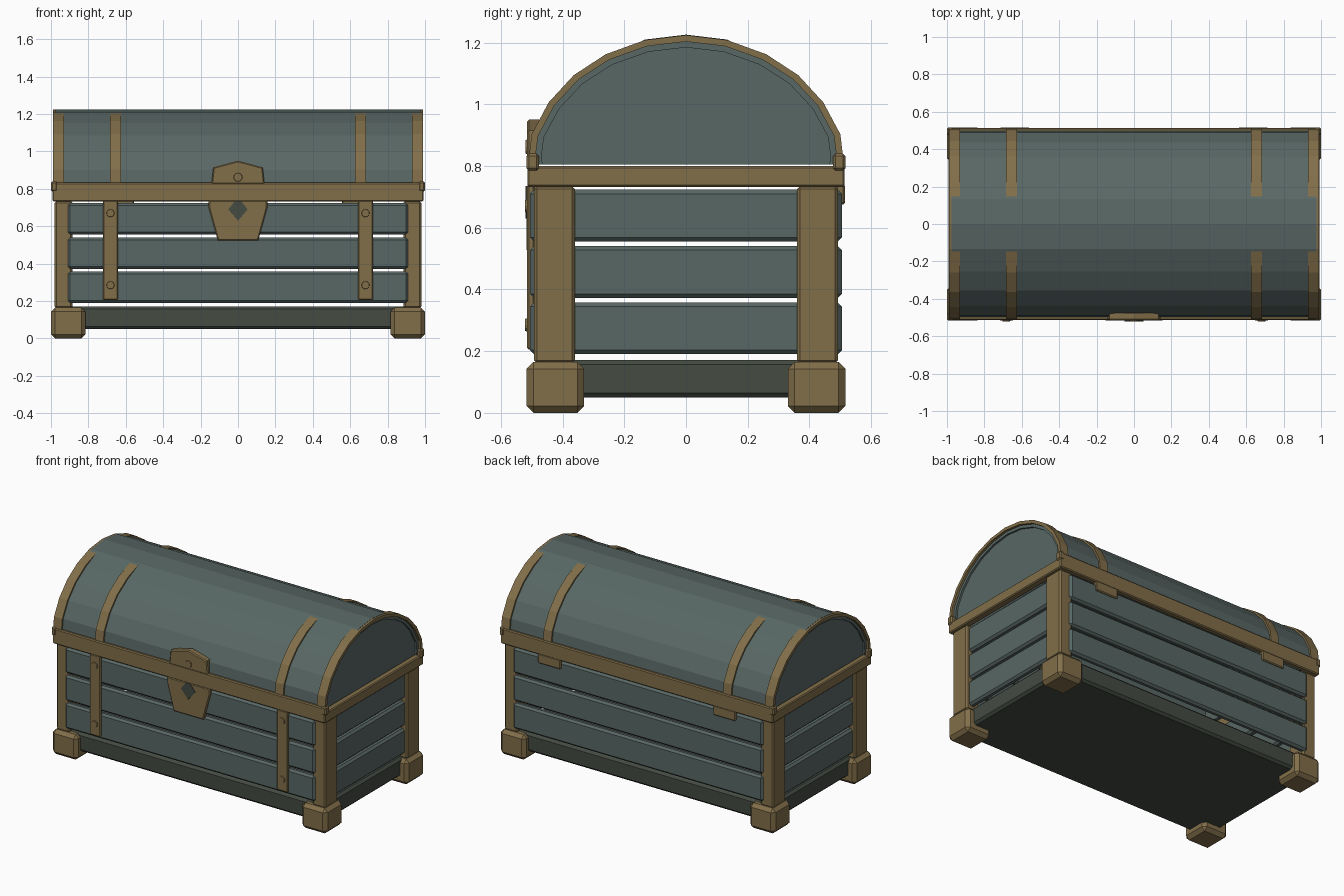
import bpy, bmesh, math
from mathutils import Matrix

if "Cube" in bpy.data.objects:
    bpy.data.objects.remove(bpy.data.objects["Cube"])


def material(name, rgb):
    m = bpy.data.materials.new(name)
    m.diffuse_color = (*rgb, 1)
    m.use_nodes = True
    m.node_tree.nodes["Principled BSDF"].inputs["Base Color"].default_value = m.diffuse_color
    return m


TEAL = material("teal_wood", (0.098, 0.136, 0.128))
BRASS = material("aged_brass", (0.222, 0.158, 0.068))
DARK = material("dark_wood", (0.058, 0.069, 0.055))


def finish(bm, name, mat):
    bmesh.ops.recalc_face_normals(bm, faces=bm.faces[:])
    me = bpy.data.meshes.new(name)
    bm.to_mesh(me)
    bm.free()
    me.materials.append(mat)
    ob = bpy.data.objects.new(name, me)
    bpy.context.collection.objects.link(ob)
    return ob


def box(name, x, y, z, mat, bevel=0.008):
    """Chamfered box from (min, max) pairs."""
    bm = bmesh.new()
    bmesh.ops.create_cube(bm, size=1)
    for v in bm.verts:
        for i, (a, b) in enumerate((x, y, z)):
            v.co[i] = (a + b) / 2 + v.co[i] * (b - a)
    if bevel:
        bmesh.ops.bevel(bm, geom=bm.edges[:], offset=bevel, segments=1, affect='EDGES')
    return finish(bm, name, mat)


def plate(name, pts, y_front, y_back, mat, bevel=0.0):
    """Extrude an (x, z) outline along y, chamfering the front rim."""
    bm = bmesh.new()
    f = bm.faces.new([bm.verts.new((x, y_back, z)) for x, z in pts])
    new = bmesh.ops.extrude_face_region(bm, geom=[f])["geom"]
    front = [g for g in new if isinstance(g, bmesh.types.BMVert)]
    for v in front:
        v.co.y = y_front
    if bevel:
        edges = [e for e in bm.edges if all(v in front for v in e.verts)]
        bmesh.ops.bevel(bm, geom=edges, offset=bevel, segments=1, affect='EDGES')
    return finish(bm, name, mat)


def rivet(name, x, y, z, r=0.023):
    bm = bmesh.new()
    bmesh.ops.create_cone(bm, cap_ends=True, segments=12, radius1=r, radius2=r * 0.85, depth=0.012,
                          matrix=Matrix.Translation((x, y, z)) @ Matrix.Rotation(math.pi / 2, 4, 'X'))
    return finish(bm, name, BRASS)


# Arch profile of the lid, (y, z)
HALF = [(0.505, 0.805), (0.508, 0.838), (0.5, 0.903), (0.445, 1.006),
        (0.364, 1.094), (0.26, 1.162), (0.133, 1.208)]
ARCH = HALF + [(0, 1.224)] + [(-y, z) for y, z in reversed(HALF)]


def inset(d):
    return [(y * (1 - d / 0.505), 0.805 + (z - 0.805) * (1 - d / 0.42)) for y, z in ARCH]


def arch_band(name, outer, inner, x0, x1, mat):
    """Curved band with thickness between two arch profiles."""
    bm = bmesh.new()
    rings = [[bm.verts.new((x, y, z)) for x in (x0, x1) for y, z in (p,)]
             for p in outer + inner[::-1]]
    n = len(outer)
    # rows: two outer and two inner vertices for every arch point
    rows = [(rings[i][0], rings[i][1], rings[2 * n - 1 - i][1], rings[2 * n - 1 - i][0]) for i in range(n)]
    for a, b in zip(rows, rows[1:]):
        for k in range(4):
            j = (k + 1) % 4
            bm.faces.new((a[k], a[j], b[j], b[k]))
    bm.faces.new(rows[0])
    bm.faces.new(rows[-1])
    return finish(bm, name, mat)


# Base slab
box("base", (-0.95, 0.95), (-0.475, 0.475), (0.05, 0.172), DARK, 0.015)

# Wall planks
for i in range(3):
    z = (0.19 + 0.1825 * i, 0.358 + 0.1825 * i)
    for s, side in ((-1, "front"), (1, "back")):
        box(f"{side}_plank_{i}", (-0.91, 0.91), sorted((s * 0.462, s * 0.505)), z, TEAL, 0.013)
    for s, side in ((-1, "left"), (1, "right")):
        box(f"{side}_plank_{i}", sorted((s * 0.915, s * 0.96)), (-0.40, 0.40), z, TEAL, 0.013)

# Corner posts and feet
for sx in (-1, 1):
    for sy in (-1, 1):
        box("corner_post", sorted((sx * 0.885, sx * 0.98)), sorted((sy * 0.36, sy * 0.492)),
            (0.16, 0.735), BRASS, 0.01)
        box("foot", sorted((sx * 0.815, sx)), sorted((sy * 0.33, sy * 0.516)), (0, 0.165), BRASS, 0.022)

# Rim rails with corner brackets
for s in (-1, 1):
    box("long_rail", (-0.992, 0.992), sorted((s * 0.478, s * 0.514)), (0.732, 0.833), BRASS, 0.006)
    box("side_rail", sorted((s * 0.945, s * 0.992)), (-0.512, 0.512), (0.732, 0.80), BRASS, 0.006)
    for t in (-1, 1):
        box("rail_bracket", sorted((s * 0.965, s)), sorted((t * 0.476, t * 0.517)),
            (0.785, 0.84), BRASS, 0.008)

# Lid shell: its crest rises flush with the bands
shell = inset(0.011)
for i in (6, 7, 8):
    shell[i] = (ARCH[i][0], ARCH[i][1] + 0.0015)
arch_band("lid_shell", shell, inset(0.04), -0.975, 0.975, TEAL)

for s in (-1, 1):
    # Lid end panel
    bm = bmesh.new()
    face = bm.faces.new([bm.verts.new((s * 0.935, y, z)) for y, z in inset(0.036)])
    out = bmesh.ops.extrude_face_region(bm, geom=[face])["geom"]
    for g in out:
        if isinstance(g, bmesh.types.BMVert):
            g.co.x = s * 0.963
    finish(bm, "lid_end_panel", TEAL)
    # Lid bands
    arch_band("lid_edge_band", ARCH, inset(0.021), s * 0.93, s * 0.99, BRASS)
    arch_band("lid_strap", ARCH, inset(0.021), s * 0.625, s * 0.685, BRASS)
    # Front strap with rivets, and rear hinge
    box("front_strap", sorted((s * 0.642, s * 0.722)), (-0.515, -0.49), (0.205, 0.738), BRASS, 0.006)
    for z in (0.285, 0.67):
        rivet("strap_rivet", s * 0.682, -0.515, z)
    box("hinge", sorted((s * 0.555, s * 0.72)), (0.485, 0.515), (0.675, 0.74), BRASS, 0.006)

# Lock: upper hasp, lower plate, keyhole
plate("lock_hasp", [(-0.142, 0.825), (-0.132, 0.915), (0, 0.95), (0.132, 0.915), (0.142, 0.825)],
      -0.515, -0.476, BRASS, 0.006)
rivet("hasp_rivet", 0, -0.514, 0.862, 0.026)
plate("lock_plate", [(-0.157, 0.738), (-0.157, 0.70), (-0.108, 0.523), (0.108, 0.523),
                     (0.157, 0.70), (0.157, 0.738)], -0.517, -0.488, BRASS, 0.006)
plate("keyhole", [(-0.052, 0.69), (-0.016, 0.735), (0.016, 0.735), (0.052, 0.69), (0, 0.63)],
      -0.52, -0.515, DARK)
